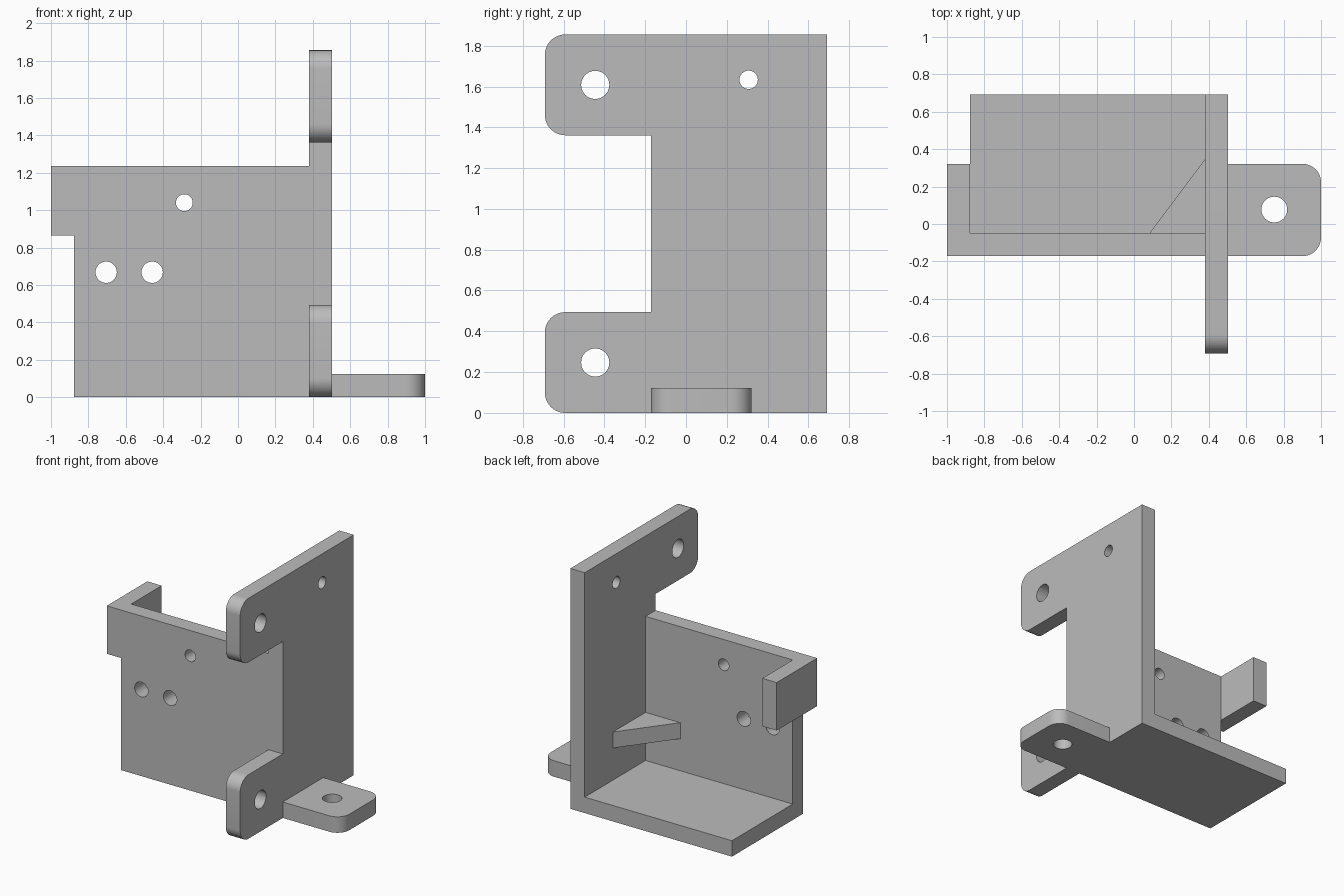
import bpy, bmesh, math
from mathutils import Vector

cube = bpy.data.objects.get("Cube")
if cube:
    bpy.data.objects.remove(cube, do_unlink=True)

grey = bpy.data.materials.new("plain grey")
grey.use_nodes = True
colour = (0.5, 0.5, 0.5, 1)
grey.diffuse_color = colour
grey.node_tree.nodes["Principled BSDF"].inputs["Base Color"].default_value = colour

T = 0.123   # plate thickness
R = 0.1     # rounded corner radius
# Each axis maps a flat profile (u, v) and depth w into space
AXES = {
    "x": lambda u, v, w: Vector((w, u, v)),
    "y": lambda u, v, w: Vector((u, w, v)),
    "z": lambda u, v, w: Vector((u, v, w)),
}


def prism(name, outline, axis, low, high):
    """Extrude a flat outline along an axis."""
    place = AXES[axis]
    bm = bmesh.new()
    base = bm.faces.new([bm.verts.new(place(u, v, low)) for u, v in outline])
    out = bmesh.ops.extrude_face_region(bm, geom=[base])
    moved = [g for g in out["geom"] if isinstance(g, bmesh.types.BMVert)]
    bmesh.ops.translate(bm, verts=moved, vec=place(0, 0, high - low))
    bmesh.ops.recalc_face_normals(bm, faces=bm.faces)
    mesh = bpy.data.meshes.new(name)
    bm.to_mesh(mesh)
    bm.free()
    mesh.materials.append(grey)
    obj = bpy.data.objects.new(name, mesh)
    bpy.context.collection.objects.link(obj)
    return obj


def arc(u, v, radius, start, sweep, steps):
    return [(u + radius * math.cos(math.radians(start + sweep * i / steps)),
             v + radius * math.sin(math.radians(start + sweep * i / steps)))
            for i in range(steps + 1)]


def drill(obj, axis, low, high, holes):
    """Cut round holes (u, v, radius) through a plate."""
    for u, v, radius in holes:
        ring = arc(u, v, radius, 0, 360, 40)[:-1]
        cutter = prism("hole_cutter", ring, axis, low - 0.1, high + 0.1)
        cutter.hide_render = True
        mod = obj.modifiers.new("hole", "BOOLEAN")
        mod.operation, mod.solver, mod.object = "DIFFERENCE", "EXACT", cutter
        bpy.context.view_layer.update()
        graph = bpy.context.evaluated_depsgraph_get()
        cut = bpy.data.meshes.new_from_object(obj.evaluated_get(graph))
        obj.modifiers.clear()
        obj.data = cut
        bpy.data.objects.remove(cutter, do_unlink=True)


def smooth(obj):
    bpy.ops.object.select_all(action="DESELECT")
    obj.select_set(True)
    bpy.context.view_layer.objects.active = obj
    bpy.ops.object.shade_smooth_by_angle(angle=math.radians(30))


def box(name, x0, x1, y0, y1, z0, z1):
    return prism(name, [(x0, y0), (x1, y0), (x1, y1), (x0, y1)], "z", z0, z1)


LEFT, INNER, OUTER = -0.877, 0.38, 0.503   # x of floor edge and side plate
FRONT, EAR, BACK = -0.172, 0.322, 0.692    # y of wall front, ear end, back
WALL_TOP, EAR_LOW, TOP = 1.235, 0.865, 1.855
LOBE = 0.494                               # height of each side plate lobe

# Side plate: C-shaped with two rounded lobes reaching forward
lobes = []
for low in (TOP - LOBE, 0):
    lobes += [(FRONT, low + LOBE)] if low == 0 else []
    lobes += arc(-BACK + R, low + LOBE - R, R, 90, 90, 12)
    lobes += arc(-BACK + R, low + R, R, 180, 90, 12)
    lobes += [(FRONT, low)] if low else []
side = prism("side_plate", [(BACK, 0), (BACK, TOP)] + lobes, "x", INNER, OUTER)
drill(side, "x", INNER, OUTER,
      [(-0.445, 0.247, 0.069), (-0.445, 1.608, 0.069), (0.307, 1.633, 0.045)])
smooth(side)

# Front wall, stepped out at the upper corner
wall = prism("front_wall",
             [(LEFT, 0), (INNER, 0), (INNER, WALL_TOP), (-1, WALL_TOP),
              (-1, EAR_LOW), (LEFT, EAR_LOW)], "y", FRONT, FRONT + T)
drill(wall, "y", FRONT, FRONT + T,
      [(-0.705, 0.668, 0.057), (-0.459, 0.668, 0.057), (-0.287, 1.04, 0.045)])
smooth(wall)

# Ear folded back from the wall, and the floor behind it
box("wall_ear", -1, LEFT, FRONT + T, EAR, EAR_LOW, WALL_TOP)
box("floor_plate", LEFT, INNER, FRONT + T, BACK, 0, T)

# Triangular brace in the corner of wall and side plate
prism("corner_brace", [(0.083, FRONT + T), (INNER, FRONT + T), (INNER, 0.347)],
      "z", 0.37, 0.494)

# Mounting tab with rounded outer corners
tab_outline = ([(OUTER, FRONT)] + arc(1 - R, FRONT + R, R, -90, 90, 12)
               + arc(1 - R, EAR - R, R, 0, 90, 12) + [(OUTER, EAR)])
tab = prism("mounting_tab", tab_outline, "z", 0, T)
drill(tab, "z", 0, T, [(0.75, 0.077, 0.069)])
smooth(tab)
